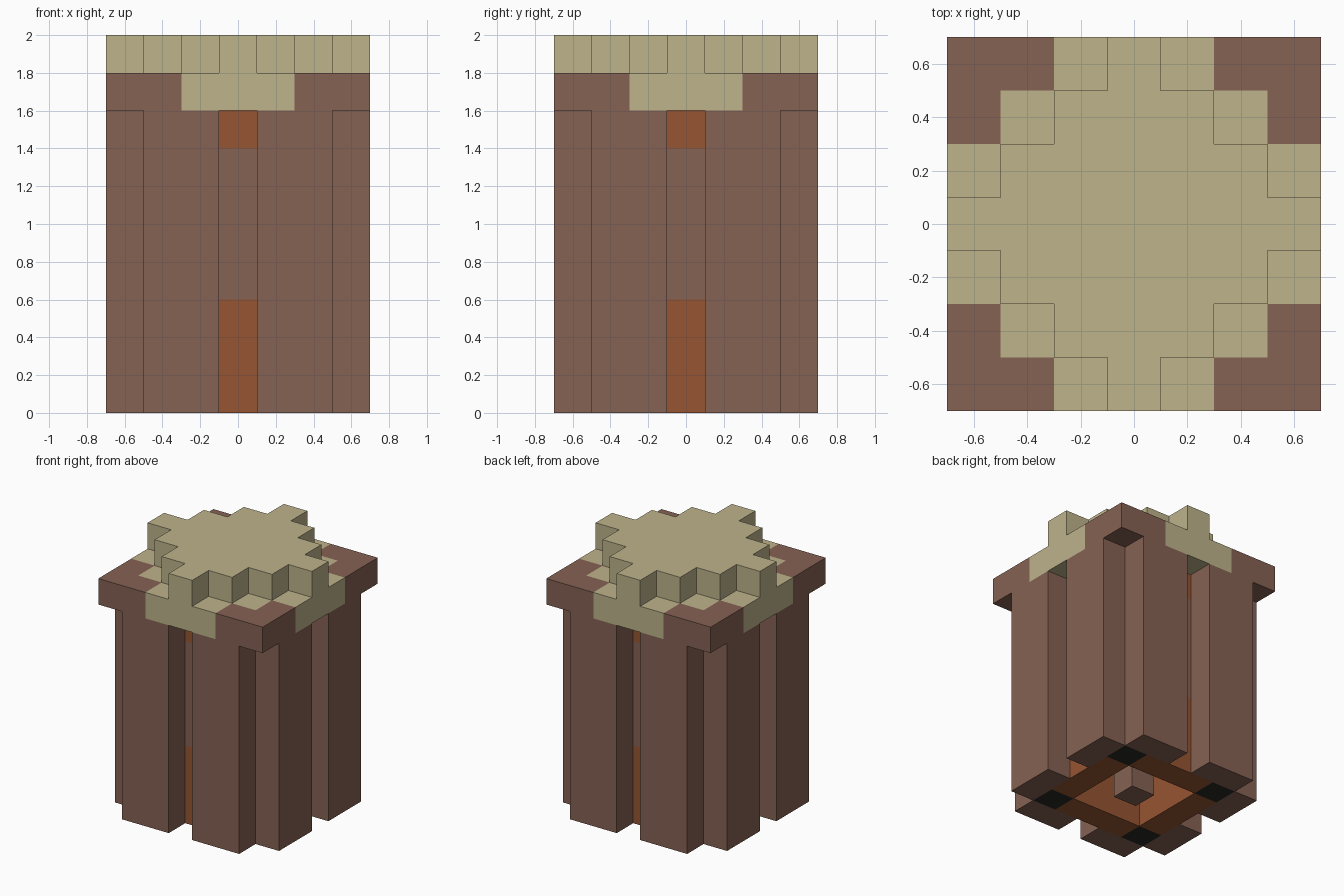
import bpy
import bmesh

cube = bpy.data.objects.get("Cube")
if cube:
    bpy.data.objects.remove(cube, do_unlink=True)

UNIT = 0.2  # edge of one block


def material(name, rgb):
    mat = bpy.data.materials.new(name)
    mat.use_nodes = True
    mat.diffuse_color = (*rgb, 1)
    mat.node_tree.nodes["Principled BSDF"].inputs["Base Color"].default_value = (*rgb, 1)
    return mat


BARK, SAND, ORANGE, BLACK = range(4)
MATERIALS = [
    material("bark_brown", (0.238, 0.122, 0.087)),
    material("pale_sand", (0.509, 0.451, 0.258)),
    material("burnt_orange", (0.305, 0.089, 0.032)),
    material("charcoal", (0.021, 0.02, 0.019)),
]


def block_part(name, inside, levels, colour):
    """Shell of the grid cells chosen by inside(i, j), split at block levels."""
    cells = {(i, j) for i in range(-3, 4) for j in range(-3, 4) if inside(i, j)}
    bm = bmesh.new()

    def quad(points, index):
        face = bm.faces.new([bm.verts.new([c * UNIT for c in p]) for p in points])
        face.material_index = index

    for i, j in cells:
        ring = [(i + a, j + b) for a, b in ((-.5, -.5), (.5, -.5), (.5, .5), (-.5, .5))]
        quad([(x, y, levels[0]) for x, y in reversed(ring)], colour(i, j, levels[0]))
        quad([(x, y, levels[-1]) for x, y in ring], colour(i, j, levels[-2]))
        # walls only where the neighbouring cell is empty
        for n, (di, dj) in enumerate(((0, -1), (1, 0), (0, 1), (-1, 0))):
            if (i + di, j + dj) in cells:
                continue
            (ax, ay), (bx, by) = ring[n], ring[(n + 1) % 4]
            for low, high in zip(levels, levels[1:]):
                quad([(ax, ay, low), (bx, by, low), (bx, by, high), (ax, ay, high)],
                     colour(i, j, low))
    bmesh.ops.remove_doubles(bm, verts=bm.verts, dist=0.001)
    mesh = bpy.data.meshes.new(name)
    bm.to_mesh(mesh)
    bm.free()
    for mat in MATERIALS:
        mesh.materials.append(mat)
    obj = bpy.data.objects.new(name, mesh)
    bpy.context.collection.objects.link(obj)


def plain(index):
    return lambda i, j, k: index


# Outer pillars: two per side, joined to nothing at the corners
block_part("outer_pillars",
           lambda i, j: max(abs(i), abs(j)) == 3 and min(abs(i), abs(j)) in (1, 2),
           [0, 8], plain(BARK))

# Dark posts hidden behind the pillar corners
block_part("corner_posts", lambda i, j: abs(i) == abs(j) == 2, [0, 8], plain(BLACK))

# Inner walls seen in the slots, orange at the foot and at the head
block_part("inner_walls",
           lambda i, j: max(abs(i), abs(j)) == 2 and min(abs(i), abs(j)) < 2,
           [0, 3, 7, 8],
           lambda i, j, k: BARK if k == 3 else ORANGE)

# Central core
block_part("central_core", lambda i, j: i == j == 0, [0, 8], plain(BARK))

# Square cap with a sand patch that spills over each side
block_part("square_cap", lambda i, j: True, [8, 9],
           lambda i, j, k: SAND if abs(i) + abs(j) <= 4 else BARK)

# Stepped diamond crown
block_part("stepped_crown", lambda i, j: abs(i) + abs(j) <= 3, [9, 10], plain(SAND))
